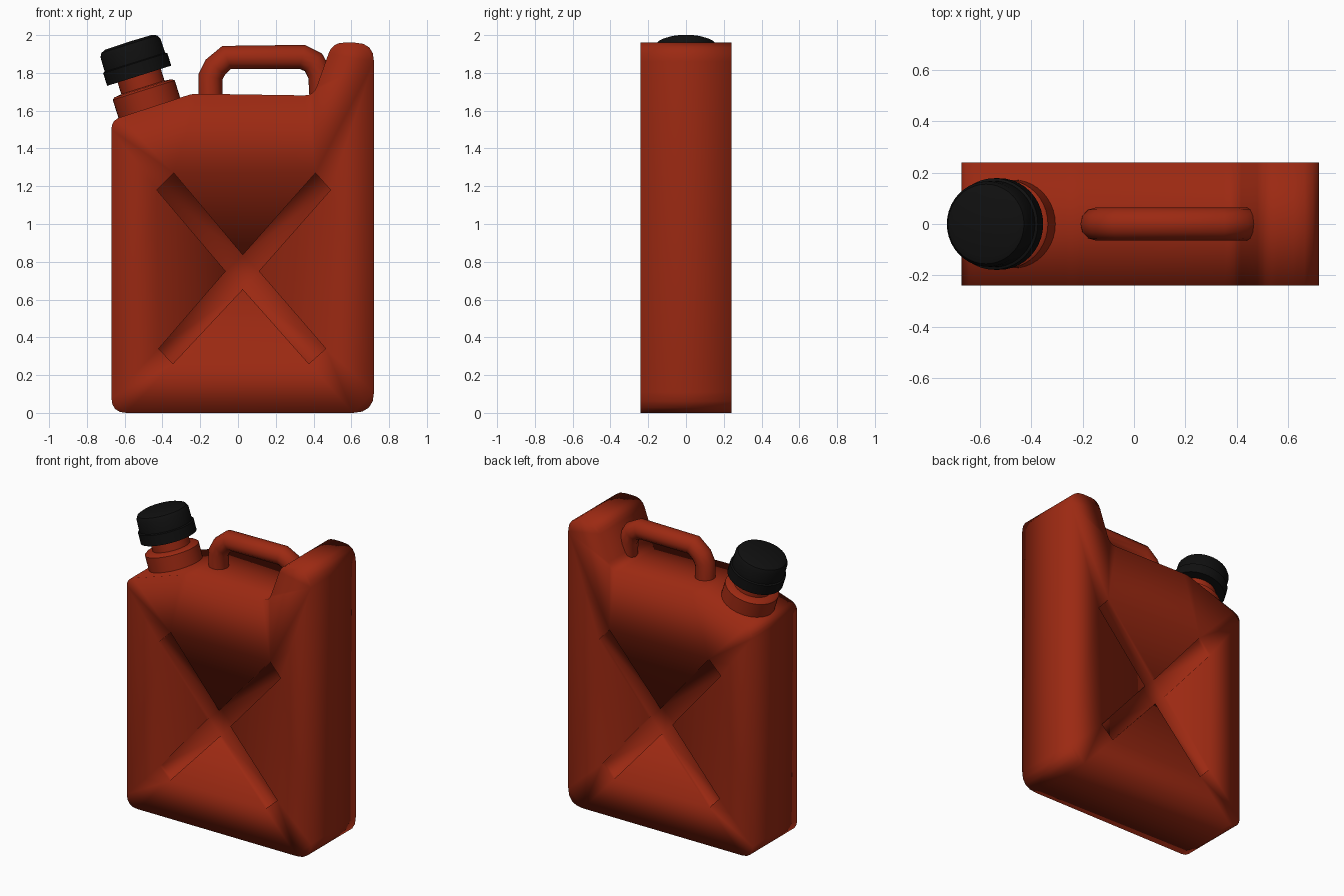
import bpy, bmesh, math
from mathutils import Vector, Matrix
from mathutils.geometry import delaunay_2d_cdt

cube = bpy.data.objects.get("Cube")
if cube:
    bpy.data.objects.remove(cube, do_unlink=True)

HALF_DEPTH = 0.24


def material(name, rgb):
    mat = bpy.data.materials.new(name)
    mat.use_nodes = True
    color = (*rgb, 1)
    mat.diffuse_color = color
    bsdf = mat.node_tree.nodes["Principled BSDF"]
    bsdf.inputs["Base Color"].default_value = color
    bsdf.inputs["Roughness"].default_value = 0.6
    return mat


red = material("red_plastic", (0.33, 0.022, 0.006))
black = material("black_rubber", (0.005, 0.005, 0.005))


def finish(name, bm, mat, angle=None):
    """Turn a bmesh into a smooth-shaded object."""
    bmesh.ops.recalc_face_normals(bm, faces=bm.faces[:])
    mesh = bpy.data.meshes.new(name)
    bm.to_mesh(mesh)
    bm.free()
    mesh.materials.append(mat)
    obj = bpy.data.objects.new(name, mesh)
    bpy.context.collection.objects.link(obj)
    for p in mesh.polygons:
        p.use_smooth = True
    if angle:
        bpy.ops.object.select_all(action="DESELECT")
        obj.select_set(True)
        bpy.context.view_layer.objects.active = obj
        bpy.ops.object.shade_smooth_by_angle(angle=math.radians(angle))
    return obj


def rounded(corners, steps=4):
    """Round each (x, z, radius) corner of an outline."""
    pts = []
    for i, (x, z, r) in enumerate(corners):
        c = Vector((x, z))
        before = Vector(corners[i - 1][:2])
        after = Vector(corners[(i + 1) % len(corners)][:2])
        a = c + (before - c).normalized() * r
        b = c + (after - c).normalized() * r
        for k in range(steps + 1):
            t = k / steps
            pts.append(a * (1 - t) ** 2 + c * 2 * t * (1 - t) + b * t * t)
    return pts


# Body: side profile with a tall spine and a sunken cross on both faces
outline = rounded([
    (-0.67, 0, 0.08), (0.72, 0, 0.11), (0.72, 1.96, 0.10), (0.50, 1.96, 0.06),
    (0.40, 1.68, 0.05), (-0.24, 1.69, 0.03), (-0.67, 1.55, 0.05)])
cross = [Vector(p) for p in (
    (0.025, 0.655), (0.375, 0.26), (0.465, 0.34), (0.11, 0.75),
    (0.49, 1.18), (0.41, 1.27), (0.025, 0.835), (-0.34, 1.27),
    (-0.43, 1.18), (-0.065, 0.75), (-0.42, 0.34), (-0.345, 0.26))]
n = len(outline)
verts, _, faces, _, _, origins = delaunay_2d_cdt(
    outline + cross, [],
    [list(range(n)), list(range(n, n + len(cross)))], 1, 1e-5)

bm = bmesh.new()
bv = [bm.verts.new((v.x, -HALF_DEPTH, v.y)) for v in verts]
sunk = []
for f, src in zip(faces, origins):
    face = bm.faces.new([bv[i] for i in f])
    if 1 in src:
        sunk.append(face)
rim = [e for e in bm.edges if e.is_boundary]
wall = bmesh.ops.extrude_edge_only(bm, edges=rim)["geom"]
for v in wall:
    if isinstance(v, bmesh.types.BMVert):
        v.co.y = 0
floor = bmesh.ops.extrude_face_region(bm, geom=sunk)["geom"]
for v in floor:
    if isinstance(v, bmesh.types.BMVert):
        v.co.y += 0.025
bmesh.ops.delete(bm, geom=[f for f in sunk if f.is_valid], context="FACES_ONLY")
bmesh.ops.mirror(bm, geom=bm.verts[:] + bm.edges[:] + bm.faces[:],
                 axis="Y", merge_dist=0.0005)
finish("can_body", bm, red)


# Handle: round bar bent over the top
curve = bpy.data.curves.new("handle", "CURVE")
curve.dimensions = "3D"
curve.bevel_depth = 0.065
curve.bevel_resolution = 4
curve.use_fill_caps = True
path = [(-0.145, 1.62), (-0.145, 1.78), (-0.12, 1.83), (-0.06, 1.882),
        (0.34, 1.885), (0.40, 1.855), (0.435, 1.79), (0.445, 1.64)]
spline = curve.splines.new("POLY")
spline.points.add(len(path) - 1)
for p, (x, z) in zip(spline.points, path):
    p.co = (x, 0, z, 1)
temp = bpy.data.objects.new("handle_path", curve)
bpy.context.collection.objects.link(temp)
bpy.context.view_layer.update()
bm = bmesh.new()
bm.from_mesh(temp.to_mesh())
temp.to_mesh_clear()
bpy.data.objects.remove(temp, do_unlink=True)
finish("handle", bm, red, 50)

# Spout axis leans away from the handle
tilt = Matrix.Translation((-0.523, 0, 1.785)) @ Matrix.Rotation(math.radians(-17.5), 4, "Y")


def lathe(name, profile, mat, sides=40):
    """Revolve (radius, height) points around the spout axis."""
    bm = bmesh.new()
    pts = [bm.verts.new((r, 0, h)) for r, h in profile]
    edges = [bm.edges.new(pair) for pair in zip(pts, pts[1:])]
    bmesh.ops.spin(bm, geom=pts + edges, cent=(0, 0, 0), axis=(0, 0, 1),
                   angle=math.tau, steps=sides, use_merge=True)
    bmesh.ops.remove_doubles(bm, verts=bm.verts[:], dist=1e-4)
    bm.transform(tilt)
    return finish(name, bm, mat, 35)


# Neck with a wide collar, and the screw cap
lathe("spout_neck", [(0, -0.26), (0.172, -0.26), (0.172, -0.08), (0.16, -0.07),
                     (0.12, -0.065), (0.12, 0.03), (0, 0.03)], red)
lathe("screw_cap", [(0, 0), (0.178, 0), (0.178, 0.07), (0.168, 0.075),
                    (0.166, 0.155), (0.155, 0.175), (0.13, 0.186), (0, 0.188)], black)
